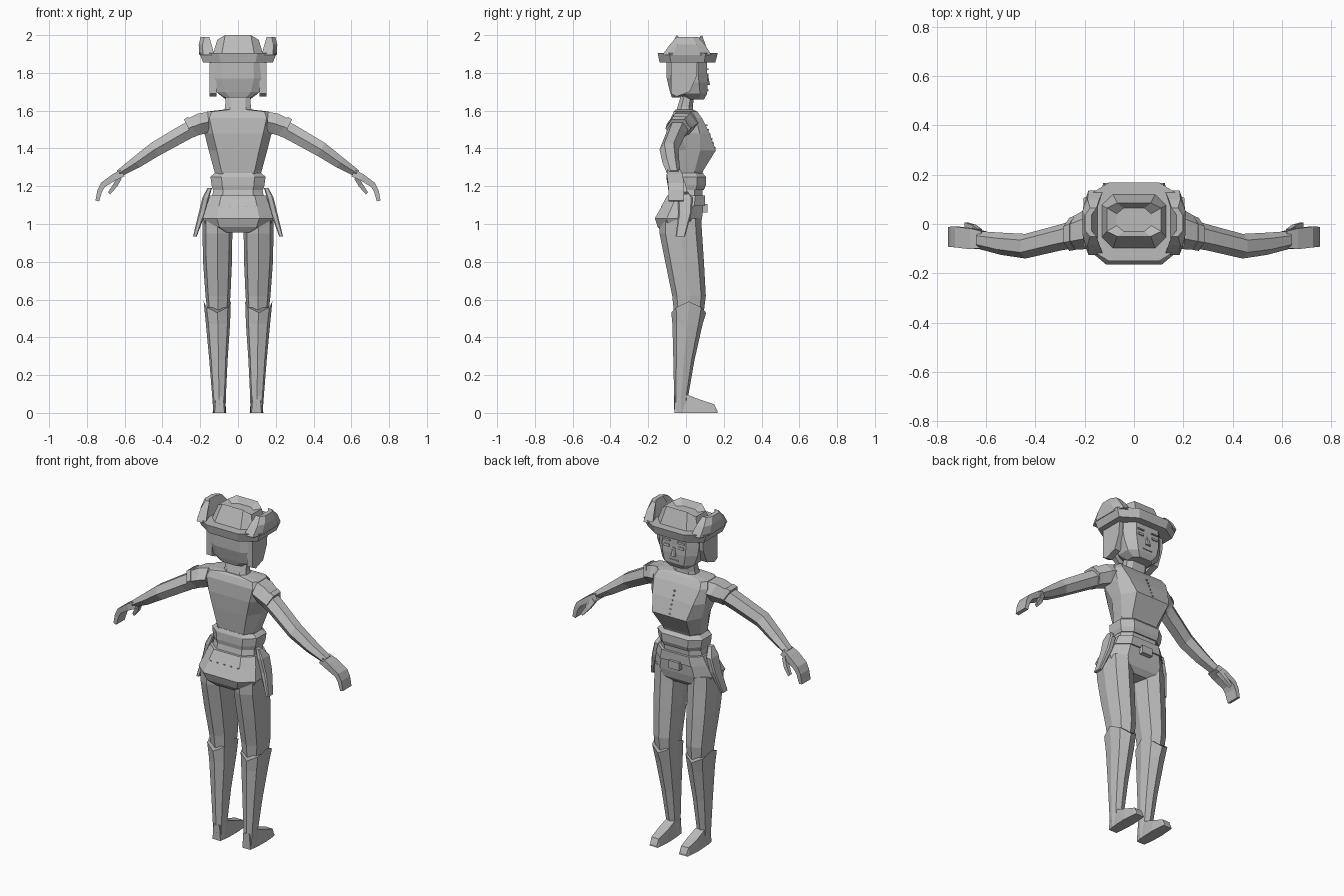
import bpy, bmesh, math
from mathutils import Vector

mat = bpy.data.materials.new("plain_grey")
mat.diffuse_color = (0.5, 0.5, 0.5, 1)


def make(name, verts, faces, mirror=False):
    bm = bmesh.new()
    vs = [bm.verts.new(v) for v in verts]
    for f in faces:
        bm.faces.new([vs[i] for i in f])
    bmesh.ops.recalc_face_normals(bm, faces=bm.faces)
    me = bpy.data.meshes.new(name)
    bm.to_mesh(me)
    bm.free()
    me.materials.append(mat)
    ob = bpy.data.objects.new(name, me)
    bpy.context.collection.objects.link(ob)
    if mirror:
        ob.modifiers.new("mirror", 'MIRROR').use_clip = False
    return ob


def loft(name, rings, mirror=False):
    n = len(rings[0])
    faces = [(k * n + i, k * n + (i + 1) % n, (k + 1) * n + (i + 1) % n, (k + 1) * n + i)
             for k in range(len(rings) - 1) for i in range(n)]
    faces += [tuple(range(n)), tuple(range((len(rings) - 1) * n, len(rings) * n))]
    return make(name, [p for r in rings for p in r], faces, mirror)


def cham(z, x0, x1, y0, y1, fx=0.6, fy=0.5):
    """Octagon with cut corners, level at z."""
    cx, cy, a, b = (x0 + x1) / 2, (y0 + y1) / 2, (x1 - x0) / 2, (y1 - y0) / 2
    pts = [(fx, -1), (1, -fy), (1, fy), (fx, 1), (-fx, 1), (-1, fy), (-1, -fy), (-fx, -1)]
    return [(cx + a * u, cy + b * v, z) for u, v in pts]


def body(z, hx, y0, y1, fx=0.6, fy=0.5):
    return cham(z, -hx, hx, y0, y1, fx, fy)


def limb(z, x0, x1, y0, y1, dip=0.0):
    """Octagon with ridges at front, back and sides; dip lowers front and back."""
    cx, cy, a, b = (x0 + x1) / 2, (y0 + y1) / 2, (x1 - x0) / 2, (y1 - y0) / 2
    pts = [(0, -1), (.78, -.72), (1, 0), (.78, .72), (0, 1), (-.78, .72), (-1, 0), (-.78, -.72)]
    return [(cx + a * u, cy + b * v, z - dip * abs(v) ** 2) for u, v in pts]


def arm_ring(x, y, z, tilt, a, b, n=6):
    """Cross-section of the arm; tilt is the downward slope of the arm."""
    up = Vector((math.sin(tilt), 0, math.cos(tilt)))
    out = []
    for i in range(n):
        t = 2 * math.pi * (i + (0.5 if n == 4 else 0)) / n
        k = 1.414 if n == 4 else 1
        out.append(Vector((x, y, z)) + up * (a * k * math.sin(t)) + Vector((0, b * k * math.cos(t), 0)))
    return out


def prism(name, profile, x0, x1, mirror=True):
    """Profile in (y, z), extruded along x."""
    return loft(name, [[(x, y, z) for y, z in profile] for x in (x0, x1)], mirror)


# hat: brim, dented crown, turned-up side flaps
loft("hat_brim", [body(1.855, .185, -.14, .155, .5, .6), body(1.905, .205, -.15, .168, .5, .6)])
rim = [(x, y, 2.0 if abs(x) > .04 else 1.98) for x, y, z in body(0, .11, -.05, .085, .62, .7)]
rim = [(x, y, 1.975 if abs(x) > .1 else 2.0) for x, y, z in rim]
loft("hat_crown", [body(1.89, .135, -.105, .125, .65, .6), rim, body(1.965, .07, -.03, .065)])
flap = []
for z, xi, xo, y0, y1 in ((1.895, .145, .205, -.125, .135), (1.95, .16, .208, -.085, .1),
                          (1.99, .172, .198, -.05, .065)):
    flap.append([(xi - .02, y0, z), (xo - .02, y0, z), (xo, y0 * .55, z), (xo, y1 * .55, z),
                 (xo - .02, y1, z), (xi - .02, y1, z), (xi, y1 * .55, z), (xi, y0 * .55, z)])
loft("hat_side_flap", flap, True)

# head, hair and face
loft("head", [body(1.66, .065, .0, .095), body(1.69, .105, -.04, .112), body(1.75, .125, -.07, .115),
              body(1.8, .13, -.08, .112), body(1.87, .125, -.08, .112)])
loft("hair_back", [body(1.67, .07, -.075, -.03), body(1.7, .115, -.085, -.01), body(1.77, .14, -.102, .02),
                   body(1.87, .135, -.102, .04)])
prism("hair_side_lock", [(-.08, 1.69), (-.05, 1.675), (.02, 1.7), (.055, 1.78), (.06, 1.86), (-.08, 1.86)],
      .115, .152)
loft("nose", [body(1.735, .016, .1, .128), body(1.785, .008, .1, .117)])
prism("eye", [(.108, 1.782), (.12, 1.782), (.118, 1.796), (.108, 1.796)], .03, .065)
prism("eyebrow", [(.106, 1.815), (.12, 1.815), (.118, 1.824), (.106, 1.824)], .025, .07)
prism("mouth", [(.108, 1.705), (.118, 1.705), (.118, 1.712), (.108, 1.712)], -.03, .03, False)
loft("neck", [body(1.57, .08, -.06, .04), body(1.62, .068, -.045, .036), body(1.7, .065, -.02, .045)])

# shirt and bare waist
loft("shirt", [body(1.24, .115, -.065, .075), body(1.28, .125, -.07, .09, .7, .45),
               body(1.39, .155, -.08, .158, .72, .3), body(1.48, .178, -.085, .125, .75, .5),
               body(1.56, .178, -.08, .085, .85, .6), body(1.595, .165, -.065, .06, .85, .6),
               body(1.605, .08, -.055, .04)])
loft("shirt_knot_band", [body(1.18, .132, -.078, .095), body(1.205, .14, -.082, .105),
                         body(1.25, .146, -.08, .105), body(1.27, .122, -.07, .088)])
loft("waist", [body(1.13, .14, -.09, .085), body(1.19, .128, -.075, .088)])
for i in range(6):
    z = 1.40 + i * .024
    y = .158 - (z - 1.39) * .37
    prism("shirt_button", [(y - .01, z), (y + .003, z), (y + .003, z + .007), (y - .01, z + .007)],
          -.004, .004, False)

# hips, belt and buckle
loft("hips", [body(.955, .09, -.125, .05), body(.985, .165, -.15, .075), body(1.03, .187, -.165, .085),
              body(1.1, .165, -.125, .092), body(1.13, .15, -.108, .09)])
loft("belt", [body(1.095, .168, -.13, .1), body(1.15, .148, -.1, .1)])
prism("buckle", [(.08, 1.06), (.115, 1.06), (.115, 1.105), (.08, 1.105)], -.035, .035, False)
for i in range(-2, 3):
    loft("belt_stud", [cham(z, i * .045 - .007, i * .045 + .007, -.133, -.11) for z in (1.09, 1.096)])

# holsters hanging off the belt
hol = []
for z, x, y0, y1, t in ((1.19, .15, -.035, -.005, .012), (1.14, .17, -.045, .035, .018),
                        (1.06, .19, -.04, .03, .018), (.935, .228, -.055, -.005, .01)):
    hol.append(cham(z, x - t, x + t, y0, y1, .6, .8))
loft("holster", hol, True)

# trousers, boots and feet
loft("trouser_leg", [limb(1.03, .03, .188, -.14, .08), limb(.95, .03, .188, -.14, .085),
                     limb(.8, .032, .185, -.11, .095), limb(.62, .04, .172, -.073, .105),
                     limb(.5, .05, .158, -.06, .09)], True)
loft("boot", [limb(.59, .038, .182, -.078, .107, .06), limb(.47, .042, .17, -.072, .088),
              limb(.28, .055, .152, -.067, .045), limb(.09, .064, .137, -.063, .012),
              limb(.0, .066, .13, -.062, .01)], True)
foot = []
for y, z, x0, x1 in ((-.062, .09, .072, .124), (.01, .095, .064, .132), (.075, .07, .062, .134),
                     (.15, .045, .068, .128), (.166, .012, .07, .125)):
    foot.append([(x0, y, 0), (x1, y, 0), (x1 - .006, y, z), (x0 + .006, y, z)])
loft("foot", foot, True)

# short sleeve, arm, hand, fingers and thumb
loft("sleeve", [arm_ring(.155, -.01, 1.54, .1, .062, .08), arm_ring(.2, -.022, 1.53, .25, .064, .08),
                arm_ring(.262, -.042, 1.505, .45, .056, .064)], True)
loft("sleeve_cuff", [arm_ring(.238, -.035, 1.518, .45, .064, .07), arm_ring(.262, -.042, 1.506, .45, .062, .067)], True)
loft("arm", [arm_ring(.2, -.03, 1.53, .3, .052, .06), arm_ring(.3, -.055, 1.475, .5, .05, .053),
             arm_ring(.44, -.09, 1.395, .55, .046, .05), arm_ring(.54, -.08, 1.325, .6, .036, .045),
             arm_ring(.63, -.065, 1.268, .55, .022, .036)], True)
loft("hand", [arm_ring(.61, -.063, 1.27, .5, .02, .034, 4), arm_ring(.655, -.06, 1.248, .5, .018, .042, 4),
              arm_ring(.715, -.053, 1.207, .75, .015, .042, 4), arm_ring(.732, -.052, 1.175, 1.2, .013, .041, 4),
              arm_ring(.745, -.052, 1.122, 1.35, .01, .04, 4)], True)
loft("thumb", [arm_ring(.625, -.035, 1.25, .7, .014, .014, 4), arm_ring(.65, -.015, 1.205, .9, .012, .012, 4),
               arm_ring(.682, -.002, 1.163, .8, .008, .009, 4)], True)
